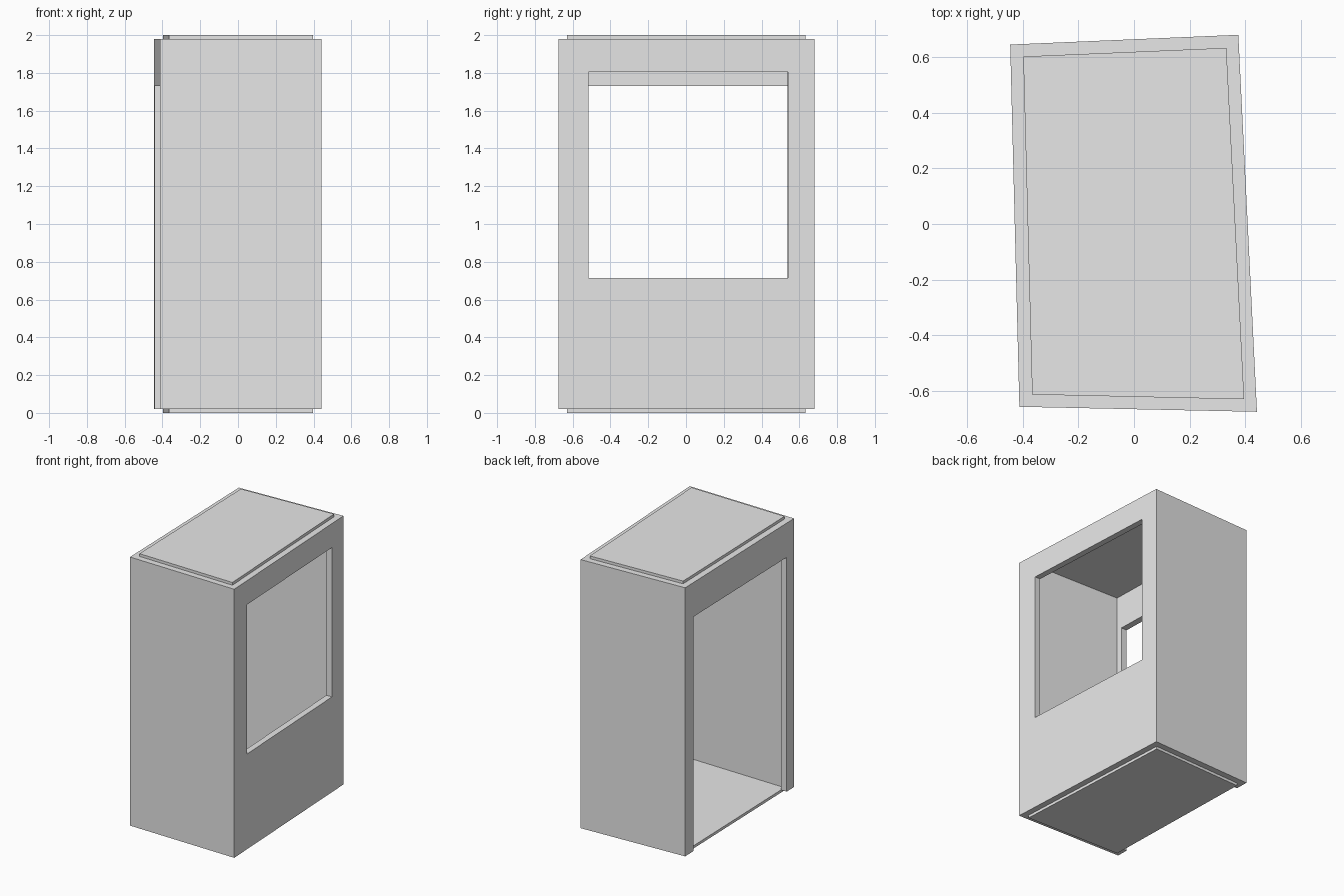
import bpy
import bmesh
from mathutils import Vector

if "Cube" in bpy.data.objects:
    bpy.data.objects.remove(bpy.data.objects["Cube"])

# One plain grey for the whole booth
grey = bpy.data.materials.new("plain_grey")
grey.use_nodes = True
grey.diffuse_color = (0.8, 0.8, 0.8, 1)
grey.node_tree.nodes["Principled BSDF"].inputs["Base Color"].default_value = (0.8, 0.8, 0.8, 1)

# Slightly skewed plan: back right, back left, front left, front right as seen from above
OUTER = [Vector(p) for p in ((-0.445, 0.645), (0.375, 0.68), (0.442, -0.675), (-0.412, -0.657))]
INNER = [Vector(p) for p in ((-0.398, 0.602), (0.332, 0.633), (0.396, -0.63), (-0.366, -0.613))]
BOTTOM, EAVES, TOP = 0.02, 1.98, 2.0


def add_object(name, bm):
    bmesh.ops.recalc_face_normals(bm, faces=bm.faces)
    mesh = bpy.data.meshes.new(name)
    bm.to_mesh(mesh)
    bm.free()
    mesh.materials.append(grey)
    obj = bpy.data.objects.new(name, mesh)
    bpy.context.collection.objects.link(obj)
    return obj


def slab(name, plan, z0, z1):
    """Upright prism over a four-cornered plan."""
    bm = bmesh.new()
    base = bm.faces.new([bm.verts.new((p.x, p.y, z0)) for p in plan])
    top = bmesh.ops.extrude_face_region(bm, geom=[base])["geom"]
    verts = [v for v in top if isinstance(v, bmesh.types.BMVert)]
    bmesh.ops.translate(bm, verts=verts, vec=(0, 0, z1 - z0))
    return add_object(name, bm)


def wall_ring(name):
    """Four mitred walls between the outer and inner plans."""
    bm = bmesh.new()
    rings = [[bm.verts.new((p.x, p.y, z)) for p in plan]
             for plan, z in ((OUTER, BOTTOM), (OUTER, EAVES), (INNER, EAVES), (INNER, BOTTOM))]
    for a, b in zip(rings, rings[1:] + rings[:1]):
        for i in range(4):
            j = (i + 1) % 4
            bm.faces.new((a[i], a[j], b[j], b[i]))
    return add_object(name, bm)


def cut_opening(walls, name, start, end, y0, y1, z0, z1):
    """Cut a rectangular hole square to the wall running from start to end."""
    along = (end - start).normalized()
    across = Vector((-along.y, along.x)) * 0.15
    p, q = (start + (end - start) * ((y - start.y) / (end.y - start.y)) for y in (y0, y1))
    cutter = slab(name, [p - across, q - across, q + across, p + across], z0, z1)
    cutter.hide_render = True
    mod = walls.modifiers.new(name, "BOOLEAN")
    mod.object = cutter
    mod.operation = "DIFFERENCE"
    mod.solver = "EXACT"
    bpy.context.view_layer.objects.active = walls
    bpy.ops.object.modifier_apply(modifier=mod.name)
    bpy.data.objects.remove(cutter)


# Walls with a wide window on the left side and a doorway on the right side
walls = wall_ring("walls")
cut_opening(walls, "window_cutter", OUTER[1], OUTER[2], 0.54, -0.515, 0.715, 1.805)
cut_opening(walls, "door_cutter", OUTER[0], OUTER[3], 0.548, -0.57, -0.1, 1.73)

# Inset floor and roof panels
slab("floor_panel", INNER, 0, BOTTOM)
slab("roof_panel", INNER, EAVES, TOP)
